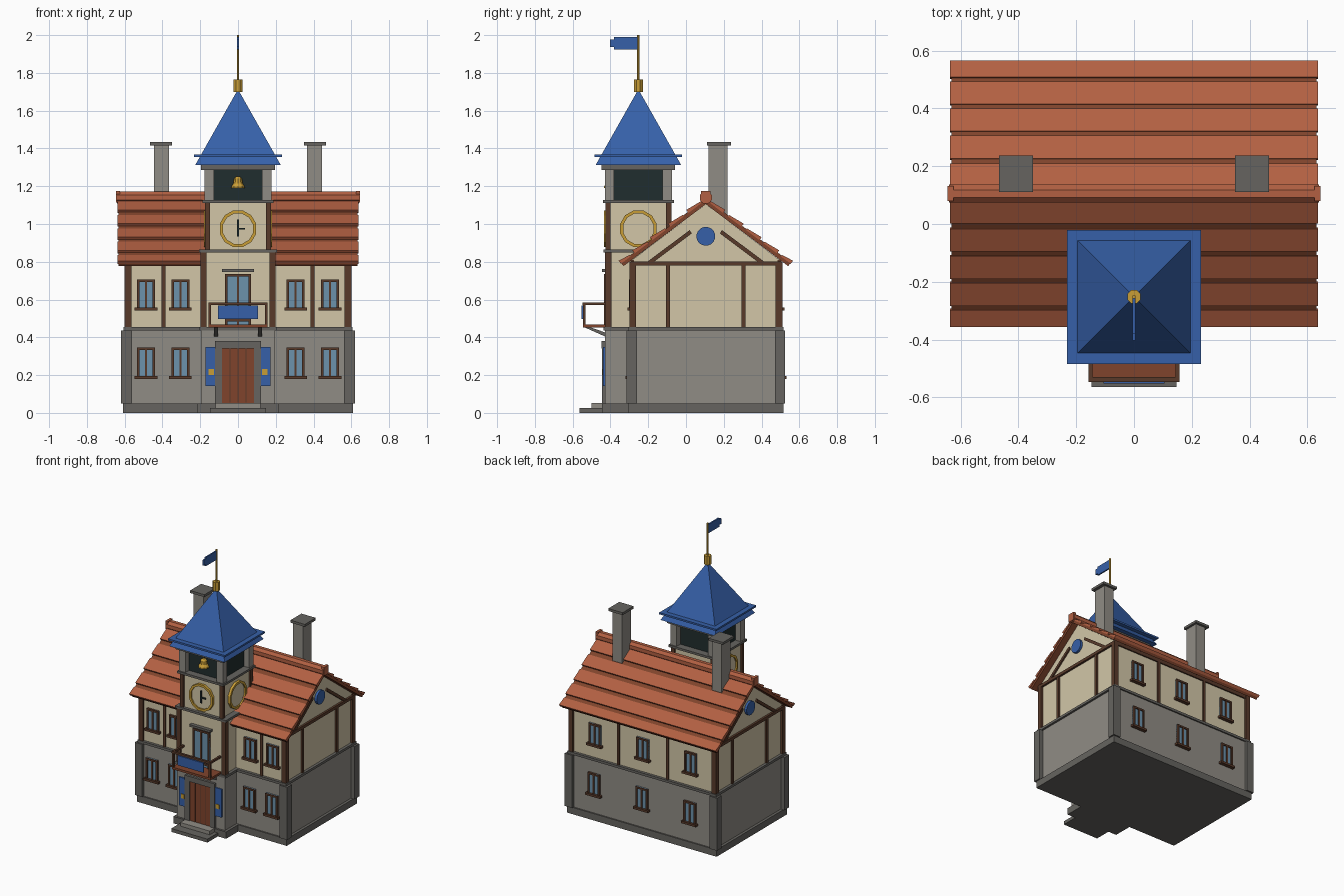
import bpy, bmesh
from math import sin, cos, pi, atan

if "Cube" in bpy.data.objects:
    bpy.data.objects.remove(bpy.data.objects["Cube"])

def material(name, r, g, b):
    m = bpy.data.materials.new(name)
    lin = [((c / 255 + 0.055) / 1.055) ** 2.4 for c in (r, g, b)]
    m.diffuse_color = (*lin, 1)
    m.use_nodes = True
    m.node_tree.nodes["Principled BSDF"].inputs["Base Color"].default_value = m.diffuse_color
    return m

PLASTER = material("cream plaster", 210, 198, 167)
STONE = material("grey stone", 144, 140, 133)
DARK = material("dark stone", 102, 100, 96)
TIMBER = material("dark timber", 88, 58, 42)
WOOD = material("red brown wood", 128, 68, 44)
TILE = material("terracotta tile", 178, 96, 66)
BLUE = material("blue", 54, 96, 168)
GOLD = material("gold", 200, 157, 54)
GLASS = material("window glass", 108, 146, 172)
SHADE = material("dark opening", 32, 45, 46)

def finish(name, mat, bm):
    bmesh.ops.recalc_face_normals(bm, faces=bm.faces)
    me = bpy.data.meshes.new(name)
    bm.to_mesh(me)
    bm.free()
    me.materials.append(mat)
    ob = bpy.data.objects.new(name, me)
    bpy.context.collection.objects.link(ob)
    return ob

def prism(name, mat, pts, a, b, axis="x"):
    """Extrude a polygon: (y,z) along x, (x,z) along y, (x,y) along z."""
    put = {"x": lambda p, t: (t, p[0], p[1]), "y": lambda p, t: (p[0], t, p[1]),
           "z": lambda p, t: (p[0], p[1], t)}[axis]
    bm = bmesh.new()
    lo = [bm.verts.new(put(p, a)) for p in pts]
    hi = [bm.verts.new(put(p, b)) for p in pts]
    bm.faces.new(lo)
    bm.faces.new(hi)
    n = len(pts)
    for i in range(n):
        j = (i + 1) % n
        bm.faces.new((lo[i], lo[j], hi[j], hi[i]))
    return finish(name, mat, bm)

def box(name, mat, x0, x1, y0, y1, z0, z1):
    return prism(name, mat, [(x0, y0), (x1, y0), (x1, y1), (x0, y1)], z0, z1, "z")

def pair(name, mat, x0, x1, *rest):
    for s in (-1, 1):
        box(name, mat, s * x0, s * x1, *rest)

def poly(cx, cz, r, n, off=0.5):
    return [(cx + r * cos(2 * pi * (i + off) / n), cz + r * sin(2 * pi * (i + off) / n)) for i in range(n)]

def lathe(name, mat, prof, n, cx, cy):
    """Stack of n-sided rings from (radius, z) pairs, capped at both ends."""
    bm = bmesh.new()
    rings = [[bm.verts.new((x, y, z)) for x, y in poly(cx, cy, r, n)] for r, z in prof]
    for lo, hi in zip(rings, rings[1:]):
        for i in range(n):
            j = (i + 1) % n
            bm.faces.new((lo[i], lo[j], hi[j], hi[i]))
    bm.faces.new(rings[0])
    bm.faces.new(rings[-1])
    return finish(name, mat, bm)

def window(x, y, z0, z1, s, w=0.048, sill=True):
    """Window on a wall at y, facing direction s along y."""
    def bar(name, mat, x0, x1, a, b, d):
        box(name, mat, x + x0, x + x1, y - s * 0.01, y + s * d, a, b)
    bar("window_glass", GLASS, -w, w, z0, z1, 0.008)
    bar("window_mullion", TIMBER, -0.006, 0.006, z0, z1, 0.014)
    for k in (-1, 1):
        bar("window_jamb", TIMBER, k * w, k * (w - 0.013), z0, z1, 0.016)
    bar("window_head", TIMBER, -w, w, z1 - 0.013, z1, 0.016)
    if sill:
        bar("window_sill", TIMBER, -w - 0.012, w + 0.012, z0 - 0.008, z0 + 0.008, 0.026)

C = 0.105  # ridge line of the main house in y
F, B = C - 0.39, C + 0.39

# Main house
box("plinth", DARK, -0.61, 0.61, C - 0.41, C + 0.41, 0, 0.05)
box("ground_floor", STONE, -0.59, 0.59, F - 0.01, B + 0.01, 0.04, 0.44)
box("belt_course", DARK, -0.605, 0.605, C - 0.41, C + 0.41, 0.437, 0.455)
for y0 in (C - 0.42, C + 0.365):
    pair("corner_pier", DARK, 0.56, 0.62, y0, y0 + 0.055, 0.05, 0.437)
prism("upper_floor_and_gable", PLASTER,
      [(F, 0.45), (B, 0.45), (B, 0.81), (C, 1.105), (F, 0.81)], -0.585, 0.585)

# Timber frame
for y0 in (F - 0.015, B - 0.02):
    pair("corner_post", TIMBER, 0.565, 0.6, y0, y0 + 0.035, 0.455, 0.8)
pair("front_post", TIMBER, 0.385, 0.405, F - 0.01, F + 0.01, 0.455, 0.81)
pair("back_post", TIMBER, 0.19, 0.21, B - 0.01, B + 0.01, 0.455, 0.81)
for y in (C - 0.2, C + 0.2):
    pair("side_post", TIMBER, 0.57, 0.597, y - 0.01, y + 0.01, 0.455, 0.785)
pair("gable_beam", TIMBER, 0.57, 0.6, F - 0.01, B + 0.01, 0.78, 0.802)
for y in (F, B):
    box("eave_beam", TIMBER, -0.59, 0.59, y - 0.01, y + 0.01, 0.78, 0.81)
for s in (-1, 1):
    for k in (-1, 1):
        prism("gable_brace", TIMBER, [(C + k * 0.31, 0.80), (C + k * 0.275, 0.80),
              (C + k * 0.075, 0.95), (C + k * 0.085, 0.968)], s * 0.57, s * 0.596)
    prism("gable_vent", BLUE, poly(C, 0.935, 0.05, 16), s * 0.57, s * 0.602)

# Windows
for x in (-0.487, -0.305, 0.305, 0.487):
    window(x, F, 0.55, 0.705, -1)
    window(x, F - 0.01, 0.188, 0.345, -1)
for x in (-0.39, 0, 0.39):
    window(x, B, 0.55, 0.705, 1)
    window(x, B + 0.01, 0.188, 0.345, 1)

# Roof: a darker slab with raised tile courses on both slopes
SL = 0.752
A = atan(SL)
for s in (-1, 1):
    def P(d, h):
        return (C + s * (d + h * sin(A)), 1.145 - SL * d + h * cos(A))
    prism("roof_slab", WOOD, [P(0, -0.032), P(0.455, -0.032), P(0.455, -0.008), P(0, -0.008)], -0.632, 0.632)
    for e in (0.1, 0.197, 0.292, 0.385, 0.458):
        u = e - (0.072 if e < 0.45 else 0.052)
        prism("tile_course", TILE, [P(u, -0.014), P(e, -0.014), P(e, 0.006), P(u, -0.004)], -0.637, 0.637)
prism("roof_ridge", TILE, poly(C, 1.14, 0.034, 8), -0.64, 0.64)
pair("ridge_end", TILE, 0.625, 0.645, C - 0.026, C + 0.026, 1.115, 1.175)

# Chimneys
pair("chimney", STONE, 0.365, 0.445, 0.12, 0.22, 1.0, 1.42)
pair("chimney_cap", DARK, 0.35, 0.467, 0.11, 0.237, 1.415, 1.433)

# Tower, lower stages
T = -0.252
box("tower_plinth", DARK, -0.215, 0.215, -0.445, -0.25, 0, 0.05)
box("tower_base", STONE, -0.195, 0.195, -0.43, -0.25, 0.04, 0.44)
box("tower_belt_lower", DARK, -0.205, 0.205, -0.437, -0.25, 0.437, 0.455)
box("tower_middle", PLASTER, -0.183, 0.183, -0.418, -0.1, 0.45, 0.855)
pair("tower_lower_post", TIMBER, 0.167, 0.198, -0.43, -0.395, 0.455, 0.85)
box("tower_belt_middle", DARK, -0.207, 0.207, -0.437, -0.09, 0.848, 0.864)

def square(name, mat, h, z0, z1):
    box(name, mat, -h, h, T - h, T + h, z0, z1)

# Clock stage
square("clock_stage", PLASTER, 0.163, 0.86, 1.115)
for y0 in (T - 0.175, T + 0.147):
    pair("clock_stage_post", TIMBER, 0.147, 0.175, y0, y0 + 0.028, 0.86, 1.112)
square("tower_belt_upper", DARK, 0.188, 1.11, 1.126)
for axis, a, d, c in (("y", T - 0.163, -1, 0), ("x", 0.163, 1, T), ("x", -0.163, -1, T)):
    prism("clock_face", PLASTER, poly(c, 0.975, 0.085, 12), a, a + d * 0.008, axis)
    outer, inner = poly(c, 0.975, 0.1, 12), poly(c, 0.975, 0.083, 12)
    for i in range(12):
        j = (i + 1) % 12
        prism("clock_ring", GOLD, [outer[i], outer[j], inner[j], inner[i]], a, a + d * 0.018, axis)
box("minute_hand", SHADE, -0.005, 0.005, T - 0.18, T - 0.17, 0.935, 1.025)
box("hour_hand", SHADE, 0, 0.036, T - 0.18, T - 0.17, 0.97, 0.98)

# Belfry
square("belfry_opening", SHADE, 0.135, 1.12, 1.29)
for y0 in (T - 0.178, T + 0.128):
    pair("belfry_pier", STONE, 0.128, 0.178, y0, y0 + 0.05, 1.126, 1.29)
square("belfry_lintel", DARK, 0.195, 1.287, 1.312)
lathe("bell", GOLD, [(0.038, 1.19), (0.036, 1.2), (0.026, 1.215), (0.022, 1.24), (0.01, 1.252)], 10, 0, T - 0.145)

# Spire, finial and flag
R = 2 ** 0.5
lathe("spire", BLUE, [(0.226 * R, 1.313), (0.004, 1.708)], 4, 0, T)
square("spire_eave", BLUE, 0.232, 1.355, 1.368)
lathe("finial", GOLD, [(0.025, 1.70), (0.025, 1.765)], 8, 0, T)
lathe("flag_pole", GOLD, [(0.007, 1.76), (0.007, 2.0)], 8, 0, T)
prism("flag", BLUE, [(T, 1.925), (-0.38, 1.925), (-0.38, 1.938), (-0.403, 1.938),
      (-0.403, 1.978), (-0.38, 1.978), (-0.38, 1.99), (T, 1.99)], -0.005, 0.005)

# Entrance
box("lower_step", DARK, -0.147, 0.147, -0.565, -0.4, 0, 0.025)
box("upper_step", STONE, -0.12, 0.12, -0.5, -0.4, 0.025, 0.052)
pair("door_jamb", DARK, 0.085, 0.122, -0.445, -0.42, 0.05, 0.38)
box("door_lintel", DARK, -0.122, 0.122, -0.447, -0.42, 0.342, 0.38)
box("door", WOOD, -0.085, 0.085, -0.438, -0.42, 0.05, 0.343)
for x in (-0.042, 0, 0.042):
    box("door_plank_gap", TIMBER, x - 0.002, x + 0.002, -0.44, -0.43, 0.055, 0.34)
pair("banner", BLUE, 0.122, 0.173, -0.439, -0.425, 0.142, 0.35)
pair("banner_emblem", GOLD, 0.128, 0.155, -0.443, -0.43, 0.2, 0.232)

# Balcony
box("balcony_floor", WOOD, -0.157, 0.157, -0.545, -0.42, 0.452, 0.468)
pair("balcony_post", TIMBER, 0.143, 0.157, -0.545, -0.531, 0.468, 0.575)
box("balcony_front_rail", TIMBER, -0.157, 0.157, -0.547, -0.53, 0.57, 0.585)
pair("balcony_side_rail", TIMBER, 0.143, 0.157, -0.535, -0.42, 0.57, 0.585)
box("balcony_banner", BLUE, -0.105, 0.105, -0.552, -0.543, 0.497, 0.568)
for x in (-0.117, 0.117):
    prism("balcony_bracket", DARK, [(-0.54, 0.454), (-0.51, 0.454), (-0.425, 0.425), (-0.425, 0.403)],
          x - 0.011, x + 0.011)
window(0, -0.418, 0.468, 0.735, -1, 0.068, False)
box("balcony_door_transom", TIMBER, -0.068, 0.068, -0.434, -0.41, 0.485, 0.5)
box("balcony_door_lintel", DARK, -0.085, 0.085, -0.445, -0.41, 0.745, 0.761)
